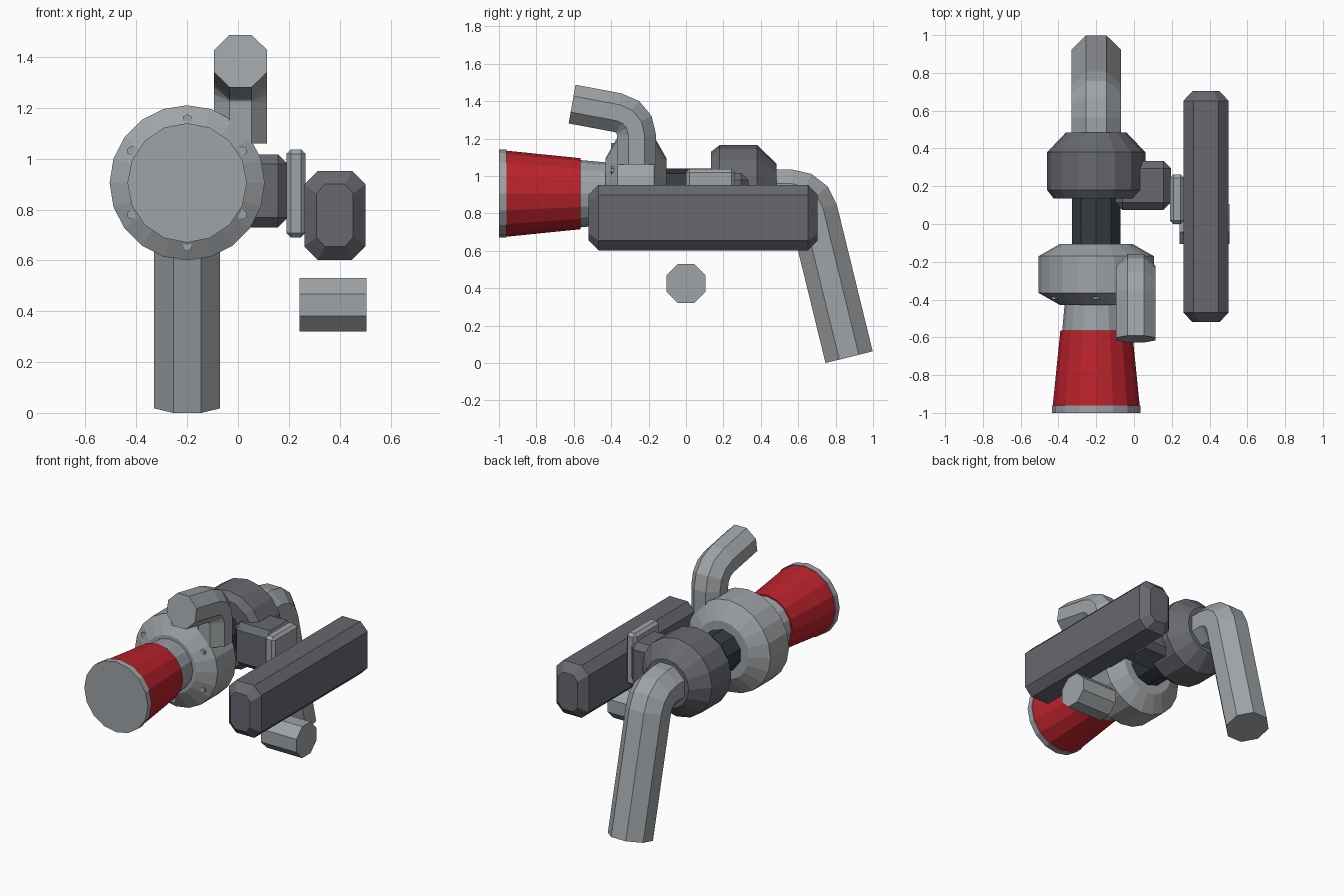
import bpy, bmesh, math
from mathutils import Vector

if "Cube" in bpy.data.objects:
    bpy.data.objects.remove(bpy.data.objects["Cube"])


def material(name, rgb):
    m = bpy.data.materials.new(name)
    m.diffuse_color = (*rgb, 1)
    m.use_nodes = True
    m.node_tree.nodes["Principled BSDF"].inputs["Base Color"].default_value = m.diffuse_color
    return m


LIGHT = material("light_metal", (0.35, 0.37, 0.385))
DARK = material("dark_iron", (0.135, 0.14, 0.162))
RED = material("red_filter", (0.50, 0.016, 0.025))
BLACK = material("black_steel", (0.036, 0.045, 0.054))


def loft(name, rings, mat):
    """Skin a row of equal-length point rings and cap both ends."""
    bm = bmesh.new()
    vs = [[bm.verts.new(p) for p in r] for r in rings]
    n = len(vs[0])
    for a, b in zip(vs, vs[1:]):
        for i in range(n):
            j = (i + 1) % n
            bm.faces.new((a[i], a[j], b[j], b[i]))
    bm.faces.new(vs[0][::-1])
    bm.faces.new(vs[-1])
    return finish(name, bm, mat)


def finish(name, bm, mat):
    bmesh.ops.recalc_face_normals(bm, faces=bm.faces[:])
    me = bpy.data.meshes.new(name)
    bm.to_mesh(me)
    bm.free()
    me.materials.append(mat)
    ob = bpy.data.objects.new(name, me)
    bpy.context.collection.objects.link(ob)
    return ob


AX, AZ = -0.2, 0.905  # main axis, runs along y


def lathe(name, profile, sides, mat, cx=AX, cz=AZ):
    """Turn (y, radius) pairs around an axis parallel to y."""
    ang = [math.tau * i / sides + math.pi / 2 for i in range(sides)]
    return loft(name, [[(cx + r * math.cos(a), y, cz + r * math.sin(a)) for a in ang]
                       for y, r in profile], mat)


def pipe(name, path, apothem, mat):
    """Octagonal pipe along (point, direction) pairs, flats facing the axes."""
    R = apothem / math.cos(math.pi / 8)
    rings = []
    for p, d in path:
        d = Vector(d).normalized()
        u = Vector((1, 0, 0)) if abs(d.x) < 0.5 else Vector((0, 1, 0))
        w = d.cross(u)
        rings.append([Vector(p) + R * (math.cos(a) * u + math.sin(a) * w)
                      for a in [(i + 0.5) * math.pi / 4 for i in range(8)]])
    return loft(name, rings, mat)


def block(name, lo, hi, bevel, mat):
    """Box between two corners with a flat chamfer on every edge."""
    bm = bmesh.new()
    bmesh.ops.create_cube(bm, size=1)
    lo, hi = Vector(lo), Vector(hi)
    for v in bm.verts:
        v.co = (lo + hi) / 2 + v.co * (hi - lo)
    bmesh.ops.bevel(bm, geom=bm.edges[:], offset=bevel, segments=1,
                    profile=0.5, affect='EDGES')
    return finish(name, bm, mat)


# Air filter and intake neck
lathe("filter_cap", [(-1.0, 0.235), (-0.96, 0.235)], 16, LIGHT)
lathe("filter_cone", [(-0.96, 0.23), (-0.565, 0.19)], 16, RED)
lathe("intake_neck", [(-0.565, 0.18), (-0.40, 0.165)], 16, LIGHT)

# Compressor housing with six bolts
lathe("compressor_housing", [(-0.43, 0.19), (-0.365, 0.305), (-0.17, 0.305),
                             (-0.105, 0.19)], 20, LIGHT)
for k in range(6):
    a = math.radians(30 + 60 * k)
    lathe(f"housing_bolt_{k + 1}", [(-0.40, 0.02), (-0.36, 0.02)], 6, LIGHT,
          AX + 0.25 * math.cos(a), AZ + 0.25 * math.sin(a))

# Centre shaft and turbine housing
lathe("centre_shaft", [(-0.12, 0.135), (0.15, 0.135)], 10, BLACK)
lathe("turbine_housing", [(0.135, 0.225), (0.18, 0.26), (0.38, 0.26),
                          (0.485, 0.16)], 16, DARK)

# Outlet pipe: rises from the compressor and bends forward
px, R = 0.01, 0.12
path = [((px, -0.265, 1.06), (0, 0, 1))]
for i in range(4):
    t = math.radians(80 * i / 3)
    path.append(((px, -0.385 + R * math.cos(t), 1.22 + R * math.sin(t)),
                 (0, -math.sin(t), math.cos(t))))
path.append(((px, -0.609, 1.384), path[-1][1]))
pipe("outlet_pipe", path, 0.105, LIGHT)

# Exhaust pipe: leaves the turbine and bends down
path = [((AX, 0.44, AZ), (0, 1, 0))]
for i in range(4):
    t = math.radians(76 * i / 3)
    path.append(((AX, 0.564 + R * math.sin(t), 0.785 + R * math.cos(t)),
                 (0, math.cos(t), -math.sin(t))))
path.append(((AX, 0.872, 0.031), path[-1][1]))
pipe("exhaust_pipe", path, 0.13, LIGHT)

# Side stub pipe
pipe("side_pipe", [((0.242, 0, 0.425), (1, 0, 0)), ((0.505, 0, 0.425), (1, 0, 0))],
     0.105, LIGHT)

# Gate box and flange between turbine and side tank
block("gate_box", (-0.10, 0.075, 0.73), (0.195, 0.333, 1.017), 0.038, DARK)
block("flange_plate", (0.19, 0.0, 0.69), (0.265, 0.262, 1.037), 0.018, LIGHT)

# Side tank: octagonal bar with tapered ends
octa = [(0.12, 0.122), (0.067, 0.175), (-0.067, 0.175), (-0.12, 0.122),
        (-0.12, -0.122), (-0.067, -0.175), (0.067, -0.175), (0.12, -0.122)]
loft("side_tank", [[(0.381 + x * sx, y, 0.777 + z * sz) for x, z in octa]
                   for y, sx, sz in [(-0.52, 0.6, 0.7), (-0.468, 1, 1),
                                     (0.652, 1, 1), (0.703, 0.6, 0.7)]], DARK)
